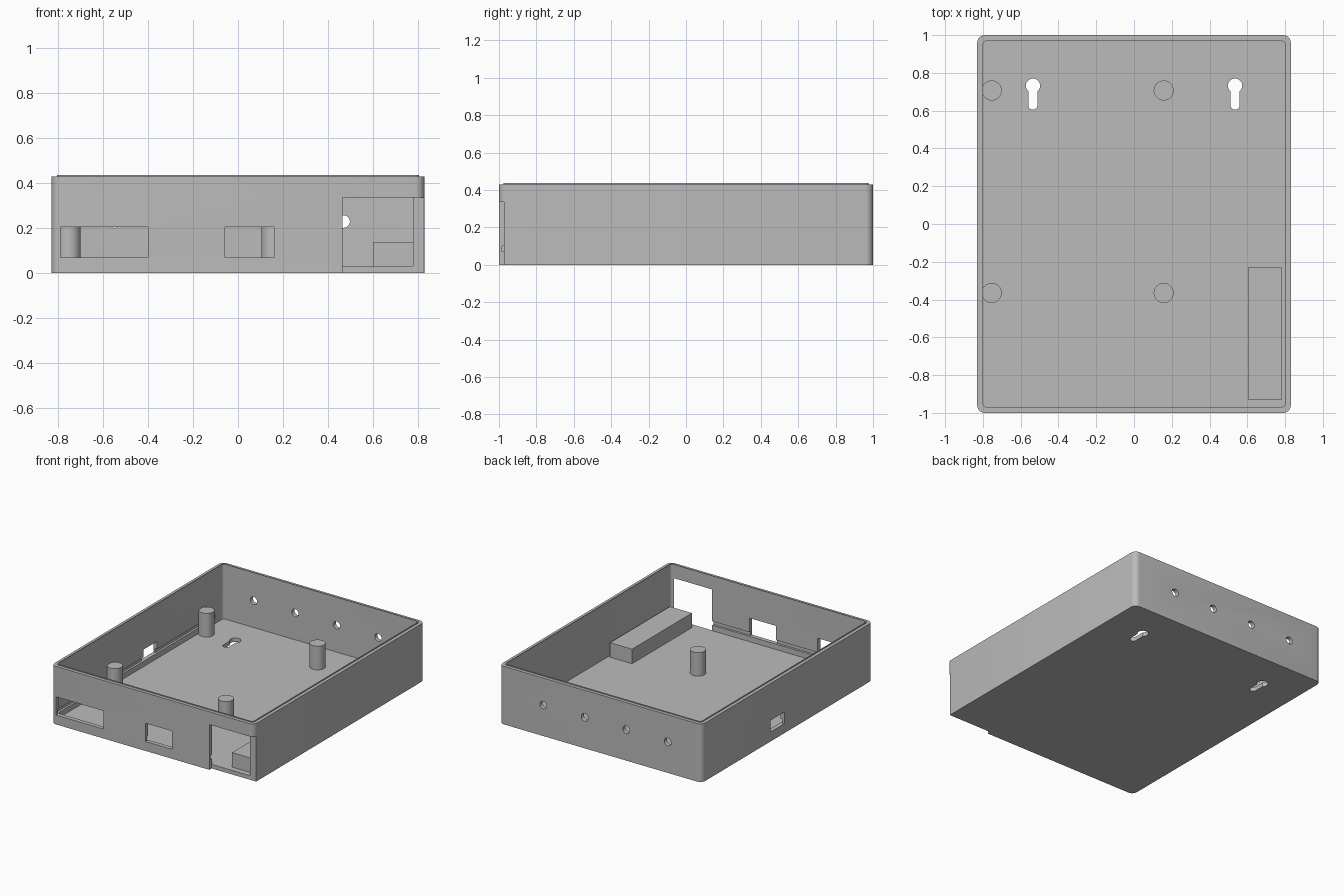
import bpy, bmesh, math

if "Cube" in bpy.data.objects:
    bpy.data.objects.remove(bpy.data.objects["Cube"], do_unlink=True)

HX, HY, TOP, LIP = 0.83, 1.0, 0.43, 0.436
WALL, FLOOR = 0.031, 0.03

grey = bpy.data.materials.new("plain_grey")
grey.use_nodes = True
grey.diffuse_color = (0.5, 0.5, 0.5, 1)
grey.node_tree.nodes["Principled BSDF"].inputs["Base Color"].default_value = (0.5, 0.5, 0.5, 1)


def finish(name, bm):
    bmesh.ops.recalc_face_normals(bm, faces=bm.faces)
    mesh = bpy.data.meshes.new(name)
    bm.to_mesh(mesh)
    bm.free()
    mesh.materials.append(grey)
    obj = bpy.data.objects.new(name, mesh)
    bpy.context.collection.objects.link(obj)
    return obj


def prism(name, outline, z0, z1):
    bm = bmesh.new()
    face = bm.faces.new([bm.verts.new((x, y, z0)) for x, y in outline])
    ext = bmesh.ops.extrude_face_region(bm, geom=[face])
    for v in ext["geom"]:
        if isinstance(v, bmesh.types.BMVert):
            v.co.z = z1
    return finish(name, bm)


def box(name, x0, x1, y0, y1, z0, z1):
    return prism(name, [(x0, y0), (x1, y0), (x1, y1), (x0, y1)], z0, z1)


def rounded(hx, hy, r, steps=6):
    pts = []
    for k, (sx, sy) in enumerate([(1, 1), (-1, 1), (-1, -1), (1, -1)]):
        for i in range(steps + 1):
            a = math.pi / 2 * (k + i / steps)
            pts.append((sx * (hx - r) + r * math.cos(a), sy * (hy - r) + r * math.sin(a)))
    return pts


def arc(cx, cy, r, a0, a1, n):
    angles = [math.radians(a0 + (a1 - a0) * i / n) for i in range(n + 1)]
    return [(cx + r * math.cos(a), cy + r * math.sin(a)) for a in angles]


def select_only(obj):
    bpy.ops.object.select_all(action='DESELECT')
    obj.select_set(True)
    bpy.context.view_layer.objects.active = obj


def combine(target, tool, operation='DIFFERENCE'):
    select_only(target)
    mod = target.modifiers.new("cut", 'BOOLEAN')
    mod.operation, mod.solver, mod.object = operation, 'EXACT', tool
    bpy.ops.object.modifier_apply(modifier=mod.name)
    bpy.data.objects.remove(tool, do_unlink=True)


# Tray shell with a thin raised lip along the inner rim
case = prism("case", rounded(HX, HY, 0.04), 0, TOP)
lip = prism("lip", rounded(HX - 0.024, HY - 0.024, 0.02), 0.3, LIP)
combine(case, lip, 'UNION')
combine(case, prism("cavity", rounded(HX - WALL, HY - WALL, 0.02), FLOOR, 0.6))

# Board slot along the inside of the front and left-hand walls
combine(case, box("board_slot", -0.815, 0.5, -0.985, 0.87, 0.07, 0.1))

# Front windows and the small side window
for x0, x1 in [(-0.79, -0.4), (-0.057, 0.16)]:
    combine(case, box("front_window", x0, x1, -1.1, -0.9, 0.07, 0.205))
combine(case, box("side_window", -0.9, -0.7, 0.035, 0.195, 0.07, 0.157))

# Front corner recess and the large opening in it
combine(case, box("corner_recess", 0.465, 0.9, -1.1, -0.973, -0.1, 0.335))
combine(case, box("front_opening", 0.465, 0.778, -1.1, -0.9, FLOOR, 0.335))

# Round holes in the back wall
for i in range(4):
    hole = prism("back_hole", arc(0, 0, 0.028, 0, 345, 23), -0.1, 0.1)
    hole.rotation_euler.x = math.pi / 2
    hole.location = (0.47 - 0.34 * i, 0.98, 0.229)
    bpy.context.view_layer.update()
    combine(case, hole)

# Keyhole slots through the floor
for x in (-0.535, 0.535):
    outline = arc(x, 0.732, 0.038, -51, 231, 24) + arc(x, 0.629, 0.024, 180, 360, 10)
    combine(case, prism("keyhole", outline, -0.1, 0.06))

select_only(case)
bpy.ops.object.shade_smooth_by_angle(angle=math.radians(30))

# Four round standoffs
for x in (-0.753, 0.157):
    for y in (-0.365, 0.707):
        post = prism("standoff", arc(x, y, 0.053, 0, 348.75, 31), 0.015, 0.205)
        select_only(post)
        bpy.ops.object.shade_smooth_by_angle(angle=math.radians(30))

# Rectangular block on the floor
box("floor_block", 0.603, 0.783, -0.93, -0.23, 0.015, 0.138)
